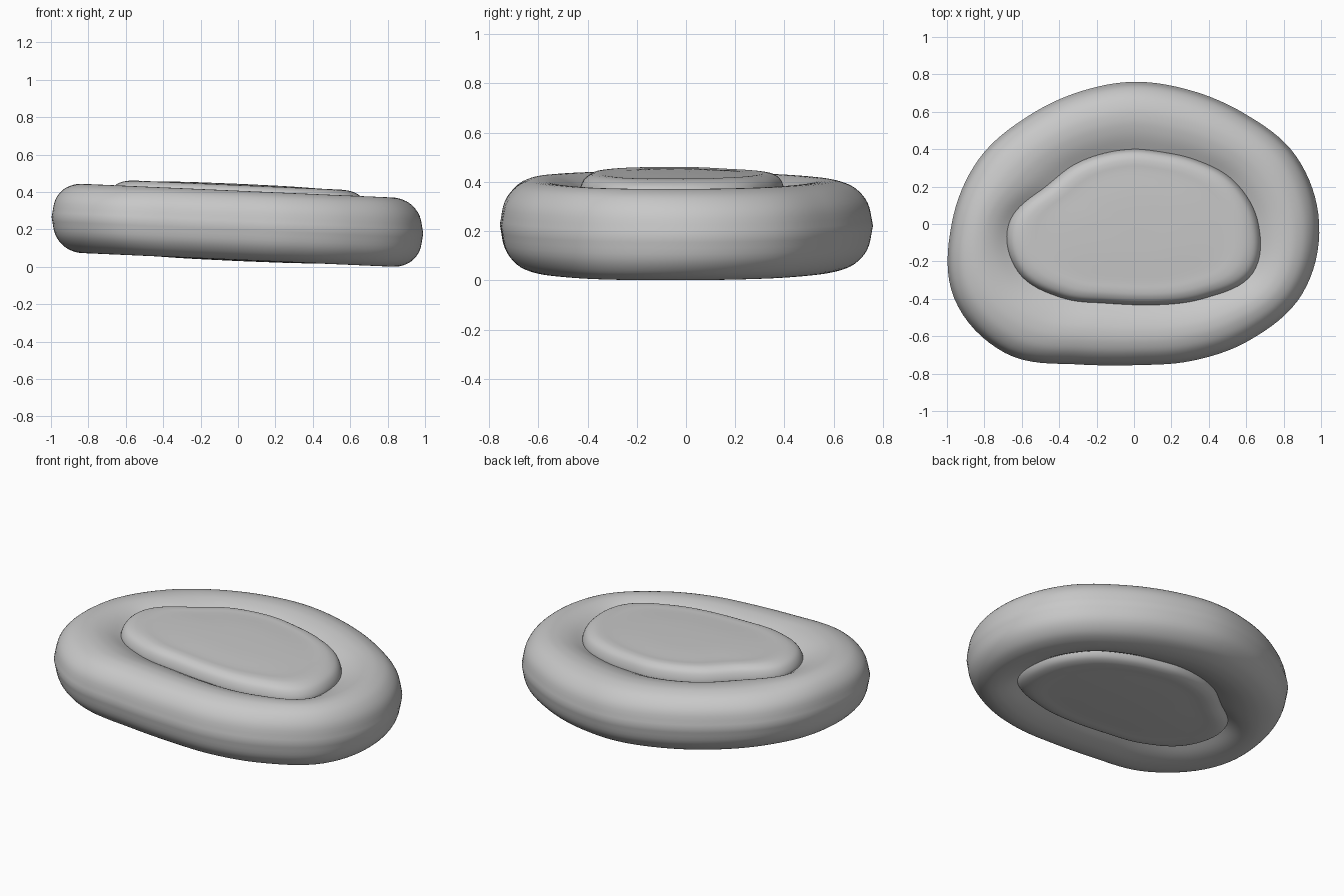
import bpy
import bmesh
from math import sin, cos, pi
from mathutils import Vector

default_cube = bpy.data.objects.get("Cube")
if default_cube:
    bpy.data.objects.remove(default_cube, do_unlink=True)

SEGMENTS = 128
HALF_HEIGHT = 0.185
MIDDLE = 0.222
SLOPE = -0.044

# Outline radii at equal angles, counter-clockwise from +x
OUTER = [.99, .94, .835, .775, .76, .765, .81, .9,
         .975, 1.04, .975, .812, .755, .793, .877, .974]
INNER = [.665, .585, .48, .415, .4, .41, .45, .515,
         .67, .67, .555, .457, .432, .465, .555, .687]


def spline(values, t):
    """Smooth closed curve through the values, t from 0 to 1."""
    count = len(values)
    pos = t * count
    i = int(pos)
    f = pos - i
    a, b, c, d = (values[(i + k) % count] for k in (-1, 0, 1, 2))
    return b + f * ((c - a) + f * ((2*a - 5*b + 4*c - d) + f * (3*(b - c) + d - a))) / 2


def smooth_profile(points, steps=4):
    """Open smooth curve through profile points."""
    pts = [Vector(p) for p in points]
    pts = [2*pts[0] - pts[1]] + pts + [2*pts[-1] - pts[-2]]
    result = []
    for a, b, c, d in zip(pts, pts[1:], pts[2:], pts[3:]):
        for k in range(steps):
            f = k / steps
            result.append(b + f * ((c - a) + f * ((2*a - 5*b + 4*c - d) + f * (3*(b - c) + d - a))) / 2)
    result.append(pts[-2])
    return result


def sweep(name, profile, radius_at, closed, material):
    """Sweep a profile of (radial fraction, height factor) round the outline."""
    bm = bmesh.new()
    loops = []
    for frac, height in profile:
        loop = []
        for k in range(SEGMENTS):
            t = k / SEGMENTS
            angle = 2 * pi * t
            r = radius_at(t, frac)
            x, y = r * cos(angle), r * sin(angle)
            loop.append(bm.verts.new((x, y, MIDDLE + SLOPE * x + HALF_HEIGHT * height)))
        loops.append(loop)
    pairs = list(zip(loops, loops[1:]))
    if closed:
        pairs.append((loops[-1], loops[0]))
    else:
        bm.faces.new(loops[0])
        bm.faces.new(loops[-1])
    for a, b in pairs:
        for k in range(SEGMENTS):
            n = (k + 1) % SEGMENTS
            bm.faces.new((a[k], a[n], b[n], b[k]))
    bmesh.ops.recalc_face_normals(bm, faces=bm.faces)
    for face in bm.faces:
        face.smooth = True
    mesh = bpy.data.meshes.new(name)
    bm.to_mesh(mesh)
    bm.free()
    mesh.materials.append(material)
    obj = bpy.data.objects.new(name, mesh)
    bpy.context.collection.objects.link(obj)
    return obj


grey = bpy.data.materials.new("plain grey")
grey.use_nodes = True
colour = (0.58, 0.58, 0.58, 1)
grey.diffuse_color = colour
grey.node_tree.nodes["Principled BSDF"].inputs["Base Color"].default_value = colour

# Plump outer ring, dipping towards the seam
ring_top = smooth_profile([(-.04, .7), (.15, .87), (.3, .96), (.45, 1), (.62, .97),
                           (.8, .82), (.94, .5), (1, 0)])
ring_profile = ring_top + [Vector((p.x, -p.y)) for p in reversed(ring_top[:-1])]


def ring_radius(t, frac):
    inner, outer = spline(INNER, t), spline(OUTER, t)
    return inner + frac * (outer - inner)


sweep("outer_ring", ring_profile, ring_radius, True, grey)

# Inner cushion with a rounded rim and a nearly flat face
cushion_top = smooth_profile([(.04, 1.2), (.4, 1.19), (.7, 1.16), (.82, 1.16),
                              (.9, 1.12), (.965, 1), (1, .76), (.99, .5)])
cushion_profile = cushion_top + [Vector((p.x, -.86 * p.y)) for p in reversed(cushion_top)]
sweep("inner_cushion", cushion_profile, lambda t, frac: frac * spline(INNER, t), False, grey)
